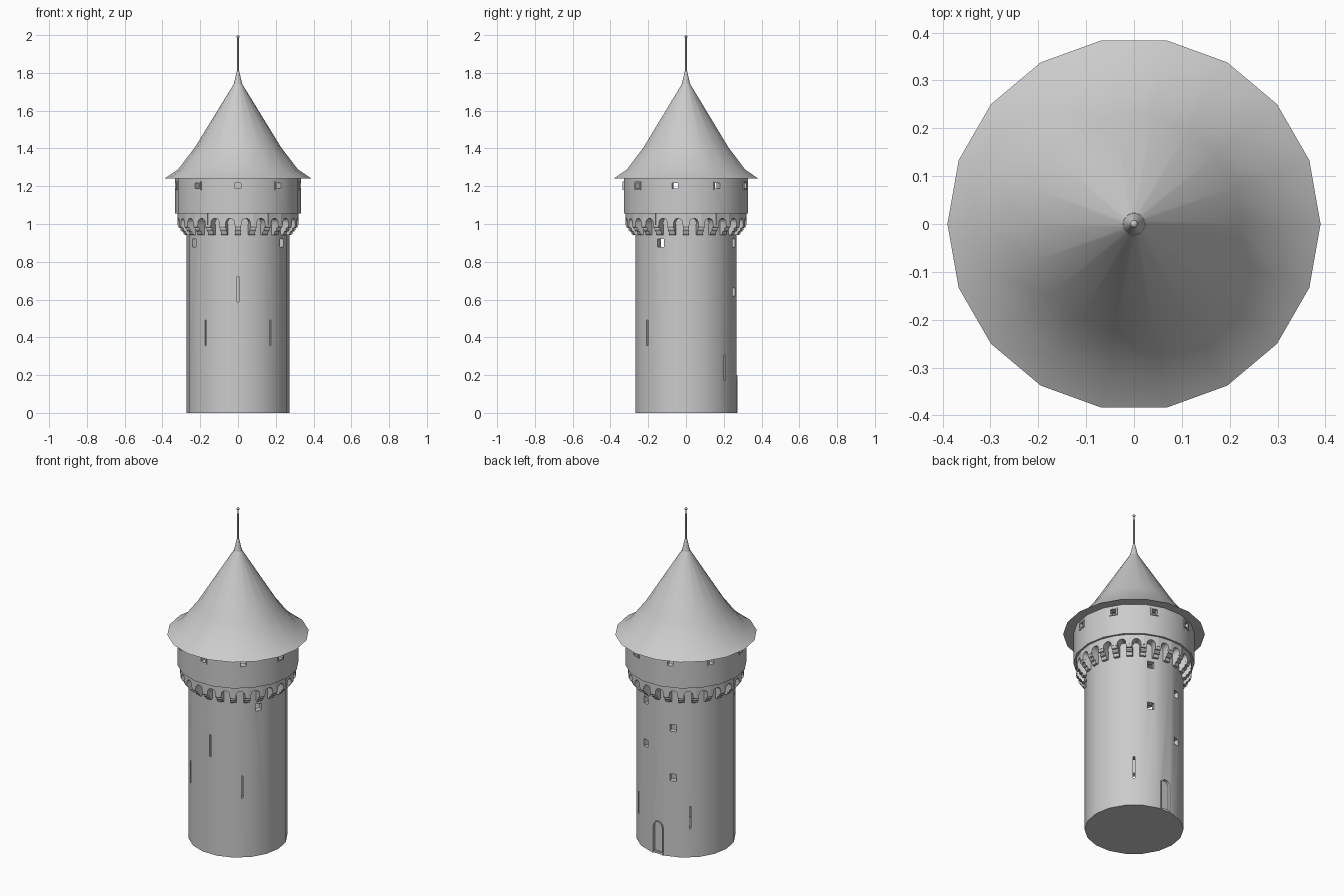
import bpy, bmesh
from math import sin, cos, pi, radians

cube = bpy.data.objects.get("Cube")
if cube:
    bpy.data.objects.remove(cube, do_unlink=True)

stone = bpy.data.materials.new("plain_grey")
stone.use_nodes = True
grey = (0.6, 0.6, 0.6, 1)
stone.diffuse_color = grey
stone.node_tree.nodes["Principled BSDF"].inputs["Base Color"].default_value = grey

SIDES = 18
FLAT = cos(pi / SIDES)        # corner radius to face distance


def make(name, bm):
    bmesh.ops.recalc_face_normals(bm, faces=bm.faces)
    mesh = bpy.data.meshes.new(name)
    bm.to_mesh(mesh)
    bm.free()
    mesh.materials.append(stone)
    ob = bpy.data.objects.new(name, mesh)
    bpy.context.collection.objects.link(ob)
    return ob


def smooth(ob):
    bpy.ops.object.select_all(action='DESELECT')
    ob.select_set(True)
    bpy.context.view_layer.objects.active = ob
    bpy.ops.object.shade_smooth_by_angle(angle=radians(31))


def lathe(name, profile, sides=SIDES):
    """Revolve (radius, z) points; closed loop, axis points are merged."""
    bm = bmesh.new()
    rings = [[bm.verts.new((r * cos(2 * pi * i / sides), r * sin(2 * pi * i / sides), z))
              for i in range(sides)] if r else [bm.verts.new((0, 0, z))] * sides
             for r, z in profile]
    for a, b in zip(rings, rings[1:] + rings[:1]):
        for i in range(sides):
            j = (i + 1) % sides
            loop = list(dict.fromkeys((a[i], a[j], b[j], b[i])))
            if len(loop) > 2:
                bm.faces.new(loop)
    return make(name, bm)


def prism(bm, outline, near, far, angle, taper=False):
    """Extrude a (sideways, z) outline outward; angle 0 faces the front."""
    a = radians(angle)
    ends = []
    for r in (near, far):
        k = r / far if taper else 1
        ends.append([bm.verts.new((r * sin(a) + t * k * cos(a),
                                   -r * cos(a) + t * k * sin(a), z)) for t, z in outline])
    n = len(outline)
    bm.faces.new(ends[0])
    bm.faces.new(ends[1][::-1])
    for i in range(n):
        j = (i + 1) % n
        bm.faces.new((ends[0][i], ends[0][j], ends[1][j], ends[1][i]))


def rect(w, h, z):
    return [(-w / 2, z - h / 2), (w / 2, z - h / 2), (w / 2, z + h / 2), (-w / 2, z + h / 2)]


def arch(half, base, spring, steps=8):
    """Points up the right side, over the round top, down the left side."""
    curve = [(half * cos(pi * i / steps), spring + half * sin(pi * i / steps))
             for i in range(steps + 1)]
    return [(half, base)] + curve + [(-half, base)]


def cut(ob, bm):
    cutter = make("cutter", bm)
    cutter.hide_render = True
    mod = ob.modifiers.new("openings", 'BOOLEAN')
    mod.operation, mod.solver, mod.object = 'DIFFERENCE', 'EXACT', cutter
    bpy.context.view_layer.objects.active = ob
    bpy.ops.object.modifier_apply(modifier=mod.name)
    bpy.data.objects.remove(cutter, do_unlink=True)
    smooth(ob)


# Hollow shaft with windows, arrow slits and a door niche
shaft = lathe("shaft", [(0, 0), (0.272, 0), (0.272, 1.055), (0.237, 1.055), (0.237, 0.01), (0, 0.01)])
holes = bmesh.new()
for angle, z in ((60, 0.9), (-60, 0.9), (160, 0.9), (160, 0.64), (200, 0.78), (200, 0.48)):
    prism(holes, rect(0.038, 0.042, z), 0.2, 0.3, angle)
for angle, z in ((0, 0.655), (40, 0.425), (-40, 0.425), (140, 0.24), (220, 0.24)):
    prism(holes, rect(0.01, 0.135, z), 0.2, 0.3, angle)
prism(holes, arch(0.029, 0.012, 0.165), 0.257, 0.3, 180)
cut(shaft, holes)

# Door surround
bm = bmesh.new()
prism(bm, arch(0.036, 0, 0.165) + arch(0.029, 0, 0.165)[::-1], 0.26, 0.273, 180)
make("door_frame", bm)

# Hollow gallery drum with nine windows
drum = lathe("gallery", [(0, 1.055), (0.334, 1.055), (0.334, 1.242), (0.3, 1.242), (0.3, 1.075), (0, 1.075)])
holes, frames = bmesh.new(), bmesh.new()
face = 0.334 * FLAT
for k in range(9):
    angle = 40 * k
    prism(holes, rect(0.03, 0.03, 1.203), 0.25, 0.4, angle)
    for side in (-1, 1):
        prism(frames, [(side * x, z) for x, z in
                       ((0.015, 1.18), (0.023, 1.18), (0.023, 1.226), (0.015, 1.226))],
              face - 0.01, face + 0.006, angle)
    for z in (1.184, 1.222):
        prism(frames, rect(0.03, 0.008, z), face - 0.01, face + 0.006, angle)
cut(drum, holes)
make("gallery_window_frames", frames)

# Arched band carried on stepped corbels
COUNT = 24
half = 0.318 * sin(pi / COUNT)
arches, corbels = bmesh.new(), bmesh.new()
bay = [(half, 0.995), (half, 1.06), (-half, 1.06), (-half, 0.995)]
opening = arch(0.024, 0.995, 1.006)[::-1]
step = [(0.25, 1.0), (0.318, 1.0), (0.318, 0.988), (0.313, 0.98), (0.304, 0.978),
        (0.304, 0.968), (0.299, 0.961), (0.291, 0.959), (0.289, 0.95), (0.283, 0.943), (0.25, 0.943)]
for k in range(COUNT):
    angle = 360 * k / COUNT
    prism(arches, bay + opening, 0.25, 0.318, angle + 180 / COUNT, taper=True)
    prism(corbels, step, -0.0165, 0.0165, angle - 90)
smooth(make("arched_band", arches))
smooth(make("corbels", corbels))

# Bell-shaped roof, finial, spike and ball
smooth(lathe("roof", [(0, 1.24), (0.39, 1.24), (0.318, 1.288), (0.228, 1.406), (0.023, 1.74), (0, 1.74)]))
smooth(lathe("finial", [(0, 1.738), (0.023, 1.738), (0.006, 1.81), (0, 1.81)]))
smooth(lathe("spike", [(0, 1.8), (0.0055, 1.8), (0.004, 1.985), (0, 1.985)], 8))
bm = bmesh.new()
bmesh.ops.create_uvsphere(bm, u_segments=10, v_segments=8, radius=0.008)
bmesh.ops.translate(bm, verts=bm.verts, vec=(0, 0, 1.992))
smooth(make("ball", bm))
